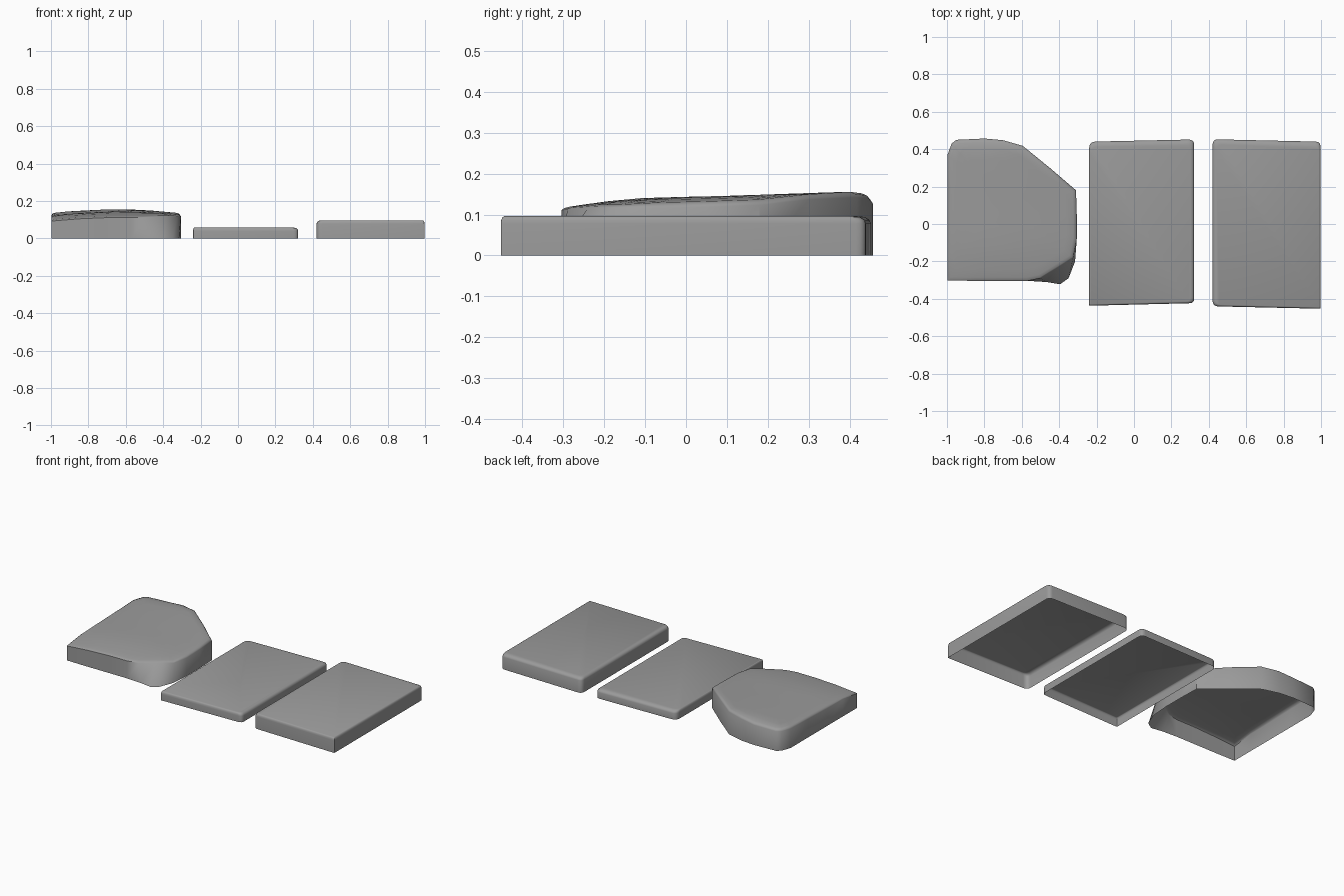
import bpy
import bmesh
import math
from mathutils import Vector

cube = bpy.data.objects.get("Cube")
if cube:
    bpy.data.objects.remove(cube, do_unlink=True)

stone = bpy.data.materials.new("grey_stone")
stone.use_nodes = True
stone.diffuse_color = (0.33, 0.33, 0.33, 1)
stone.node_tree.nodes["Principled BSDF"].inputs["Base Color"].default_value = (0.33, 0.33, 0.33, 1)


def shell(name, rings, peak=None):
    """Open-bottomed shell through stacked rings, closed by a cap or a fan to a peak."""
    bm = bmesh.new()
    loops = [[bm.verts.new(p) for p in ring] for ring in rings]
    n = len(loops[0])
    for low, high in zip(loops, loops[1:]):
        for i in range(n):
            j = (i + 1) % n
            bm.faces.new((low[i], low[j], high[j], high[i]))
    if peak:
        tip = bm.verts.new(peak)
        for i in range(n):
            bm.faces.new((loops[-1][i], loops[-1][(i + 1) % n], tip))
    else:
        bm.faces.new(loops[-1])
    mesh = bpy.data.meshes.new(name)
    bm.to_mesh(mesh)
    bm.free()
    mesh.materials.append(stone)
    obj = bpy.data.objects.new(name, mesh)
    bpy.context.collection.objects.link(obj)
    bpy.ops.object.select_all(action="DESELECT")
    obj.select_set(True)
    bpy.context.view_layer.objects.active = obj
    bpy.ops.object.shade_smooth_by_angle(angle=math.radians(40))
    return obj


def rounded(corners, radii, z, steps=4):
    """Four-cornered outline with a rounding radius for each corner."""
    ring = []
    for i, (corner, r) in enumerate(zip(corners, radii)):
        c = Vector(corner)
        a = c + (Vector(corners[i - 1]) - c).normalized() * r
        b = c + (Vector(corners[(i + 1) % 4]) - c).normalized() * r
        for k in range(steps + 1):
            t = k / steps
            p = a * (1 - t) ** 2 + c * 2 * t * (1 - t) + b * t * t
            ring.append((p.x, p.y, z))
    return ring


def slab(name, corners, radii, height, left, right, front, back):
    """Slab whose top edges are rounded by a different width on each side."""
    drop = 0.018
    inward = [(left, front), (-right, front), (-right, -back), (left, -back)]
    rings = [rounded(corners, radii, 0)]
    for k in range(4):
        angle = k * math.pi / 6
        s = 1 - math.cos(angle)
        pts = [(x + dx * s, y + dy * s) for (x, y), (dx, dy) in zip(corners, inward)]
        rings.append(rounded(pts, radii, height - drop * (1 - math.sin(angle))))
    return shell(name, rings)


# Two flat slabs
slab("thin_slab", [(-0.24, -0.437), (0.322, -0.423), (0.322, 0.452), (-0.24, 0.44)],
     [0.005, 0.025, 0.03, 0.035], 0.057, 0.006, 0.02, 0.008, 0.028)
slab("thick_slab", [(0.42, -0.44), (0.997, -0.453), (0.997, 0.44), (0.42, 0.453)],
     [0.03, 0.005, 0.025, 0.03], 0.096, 0.02, 0.007, 0.008, 0.028)

# Uneven boulder top: height falls to the front and to both sides
PROFILE = [(-0.33, 0.113), (-0.2, 0.132), (-0.1, 0.141), (0.1, 0.146), (0.4, 0.156), (0.46, 0.15)]


def height_at(x, y):
    z = PROFILE[0][1]
    for (y0, z0), (y1, z1) in zip(PROFILE, PROFILE[1:]):
        if y > y0:
            z = z0 + (z1 - z0) * min((y - y0) / (y1 - y0), 1)
    dent = 0.008 * math.exp(-((x + 0.78) ** 2 + (y - 0.46) ** 2) / 0.002)
    return z - 0.02 * ((x + 0.62) / 0.38) ** 2 - dent


foot = [(-0.997, -0.302), (-0.85, -0.304), (-0.7, -0.304), (-0.57, -0.304), (-0.47, -0.31),
        (-0.395, -0.322), (-0.35, -0.29), (-0.315, -0.2), (-0.306, -0.08), (-0.306, 0.05),
        (-0.31, 0.18), (-0.45, 0.3), (-0.595, 0.418), (-0.7, 0.448), (-0.8, 0.457),
        (-0.95, 0.45), (-0.975, 0.43), (-0.997, 0.37), (-0.997, 0.2), (-0.997, 0), (-0.997, -0.16)]

# The front corner is chipped, so its upper rim sits further back
chip = {4: (-0.5, -0.29), 5: (-0.42, -0.24), 6: (-0.38, -0.215), 7: (-0.325, -0.18)}
rim = [chip.get(i, p) for i, p in enumerate(foot)]
centre = Vector((-0.68, 0.08))


def top_ring(scale, drop):
    ring = []
    for p in rim:
        q = centre + (Vector(p) - centre) * scale
        fall = drop * (1 if q.y > -0.15 else 0.4)
        ring.append((q.x, q.y, height_at(q.x, q.y) - fall))
    return ring


rings = [[(x, y, 0) for x, y in foot], top_ring(1, 0.012), top_ring(0.985, 0.004)]
rings += [top_ring(s, 0) for s in (0.95, 0.85, 0.7, 0.5, 0.25)]
shell("boulder", rings, (centre.x, centre.y, height_at(*centre)))
